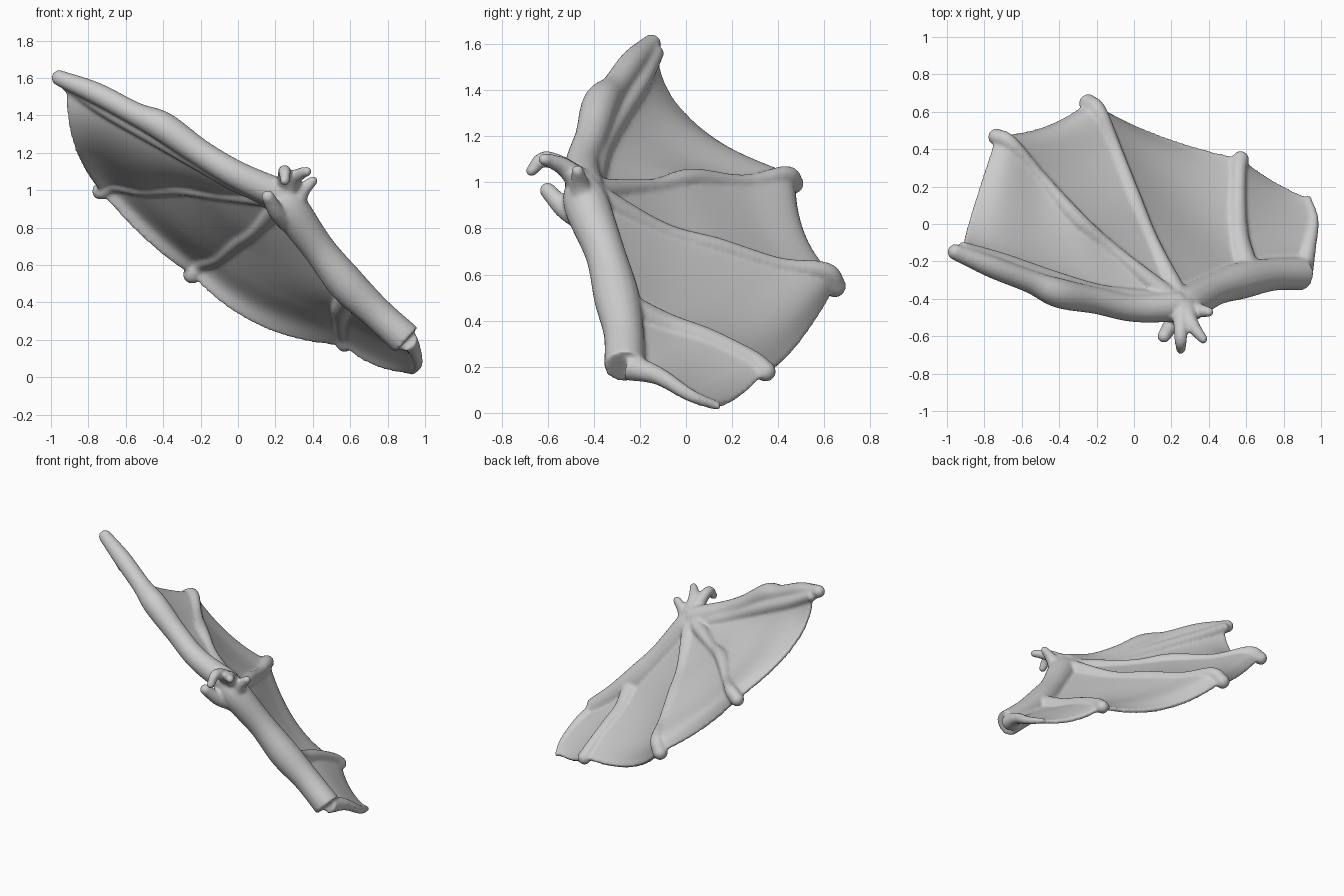
import bpy, bmesh, math
from mathutils import Vector as V

if "Cube" in bpy.data.objects:
    bpy.data.objects.remove(bpy.data.objects["Cube"])

bm = bmesh.new()

def spline(pts, t):
    """Catmull-Rom point at t in 0..1; works for any vector size."""
    n = len(pts) - 1
    i = min(int(t * n), n - 1)
    f = t * n - i
    p1, p2 = V(pts[i]), V(pts[i + 1])
    p0 = V(pts[i - 1]) if i > 0 else 2 * p1 - p2
    p3 = V(pts[i + 2]) if i + 2 <= n else 2 * p2 - p1
    return 0.5 * (2 * p1 + (p2 - p0) * f + (2 * p0 - 5 * p1 + 4 * p2 - p3) * f * f
                  + (3 * p1 - p0 - 3 * p2 + p3) * f ** 3)

def tube(pts, steps=36, sides=16, round_tip=True):
    """Closed tapered tube through (x, y, z, radius) points."""
    samples = [spline(pts, k / steps) for k in range(steps + 1)]
    rings = []
    for k, s in enumerate(samples):
        d = (samples[min(k + 1, steps)] - samples[max(k - 1, 0)]).to_3d().normalized()
        a = d.cross(V((0.3, 0.2, 1))).normalized()
        b = d.cross(a)
        ring = []
        for j in range(sides):
            an = 2 * math.pi * j / sides
            ring.append(bm.verts.new(s.to_3d() + s[3] * (a * math.cos(an) + b * math.sin(an))))
        rings.append(ring)
    for r, q in zip(rings, rings[1:]):
        for j in range(sides):
            bm.faces.new((r[j], r[j - 1], q[j - 1], q[j]))
    bm.faces.new(rings[0])
    bm.faces.new(rings[-1][::-1])
    if round_tip:
        ball = bmesh.ops.create_icosphere(bm, subdivisions=3, radius=samples[-1][3])
        bmesh.ops.translate(bm, verts=ball["verts"], vec=samples[-1].to_3d())

def panel(rail_a, rail_b, edge_mid, nu=32, ns=24, thick=0.03):
    """Skin stretched between two rails, its free edge passing through edge_mid."""
    off = V(edge_mid) - (V(rail_a[-1][:3]) + V(rail_b[-1][:3])) / 2
    grid = []
    for i in range(nu + 1):
        u = i / nu
        a, b = spline(rail_a, u).to_3d(), spline(rail_b, u).to_3d()
        grid.append([bm.verts.new(a.lerp(b, j / ns) + off * (4 * (j / ns) * (1 - j / ns) * u ** 1.5))
                     for j in range(ns + 1)])
    faces = [bm.faces.new((grid[i][j], grid[i + 1][j], grid[i + 1][j + 1], grid[i][j + 1]))
             for i in range(nu) for j in range(ns)]
    bm.normal_update()
    for row in grid:
        for v in row:
            v.co -= v.normal * thick / 2
    bmesh.ops.solidify(bm, geom=faces, thickness=-thick)

# Finger bones, wrist to tip
lead = [(0.24, -0.44, 0.97, .085), (0.0, -0.45, 1.08, .075), (-0.2, -0.41, 1.2, .072),
        (-0.4, -0.37, 1.34, .08), (-0.55, -0.31, 1.41, .062), (-0.76, -0.23, 1.52, .058),
        (-0.955, -0.15, 1.6, .043)]
lead_fold = [(0.22, -0.42, 0.95, .06), (0.0, -0.4, 1.04, .055), (-0.2, -0.37, 1.15, .052),
             (-0.45, -0.29, 1.29, .048), (-0.7, -0.2, 1.43, .045), (-0.91, -0.13, 1.56, .035)]
second = [(0.22, -0.42, 0.96, .06), (-0.1, -0.15, 0.98, .036), (-0.3, 0.02, 1.015, .046),
          (-0.5, 0.25, 1.0, .034), (-0.66, 0.43, 1.03, .042), (-0.735, 0.465, 0.995, .046)]
third = [(0.24, -0.40, 0.94, .06), (0.1, -0.1, 0.79, .038), (0.0, 0.14, 0.72, .04),
         (-0.1, 0.4, 0.64, .036), (-0.19, 0.6, 0.61, .046), (-0.245, 0.645, 0.55, .05)]
rear_rib = [(0.6, -0.24, 0.44, .07), (0.56, -0.08, 0.375, .058), (0.555, 0.1, 0.32, .046),
            (0.56, 0.28, 0.235, .042), (0.57, 0.345, 0.18, .046)]
root_edge = [(0.9, -0.25, 0.2, .06), (0.935, -0.12, 0.16, .04), (0.96, 0.02, 0.075, .028),
             (0.93, 0.135, 0.03, .02)]
for bone in (lead, lead_fold, second, third, rear_rib, root_edge):
    tube(bone)

# Arm, cut flat at the shoulder
tube([(0.22, -0.45, 1.0, .075), (0.28, -0.43, 0.90, .10), (0.43, -0.35, 0.69, .088),
      (0.58, -0.3, 0.5, .1), (0.74, -0.27, 0.345, .088), (0.9, -0.265, 0.2, .09)], round_tip=False)

# Claws at the wrist
tube([(0.27, -0.42, 0.82, .05), (0.21, -0.52, 0.88, .045), (0.16, -0.6, 0.965, .036)])
tube([(0.26, -0.44, 0.99, .06), (0.25, -0.54, 1.075, .04), (0.25, -0.62, 1.1, .034), (0.25, -0.67, 1.05, .026)])
tube([(0.27, -0.44, 0.98, .06), (0.3, -0.52, 1.06, .042), (0.34, -0.58, 1.09, .032), (0.37, -0.615, 1.1, .026)])
tube([(0.3, -0.44, 0.9, .06), (0.34, -0.46, 0.99, .042), (0.4, -0.47, 1.05, .027)])

# Skin panels
arm_rail = [(0.27, -0.4, 0.9), (0.42, -0.32, 0.68), (0.56, -0.2, 0.44), (0.56, 0.0, 0.35),
            (0.56, 0.2, 0.27), (0.57, 0.345, 0.18)]
panel(lead_fold, second, (-0.88, 0.02, 1.26))
panel(second, third, (-0.48, 0.51, 0.725))
panel(third, arm_rail, (0.12, 0.47, 0.28))
panel(rear_rib, root_edge, (0.73, 0.23, 0.07))

# Fuse everything into one smooth wing
mesh = bpy.data.meshes.new("wing")
bm.to_mesh(mesh)
bm.free()
wing = bpy.data.objects.new("wing", mesh)
bpy.context.collection.objects.link(wing)
fuse = wing.modifiers.new("fuse", 'REMESH')
fuse.mode = 'VOXEL'
fuse.voxel_size = 0.011
fuse.use_smooth_shade = True
relax = wing.modifiers.new("relax", 'SMOOTH')
relax.factor = 0.5
relax.iterations = 6
